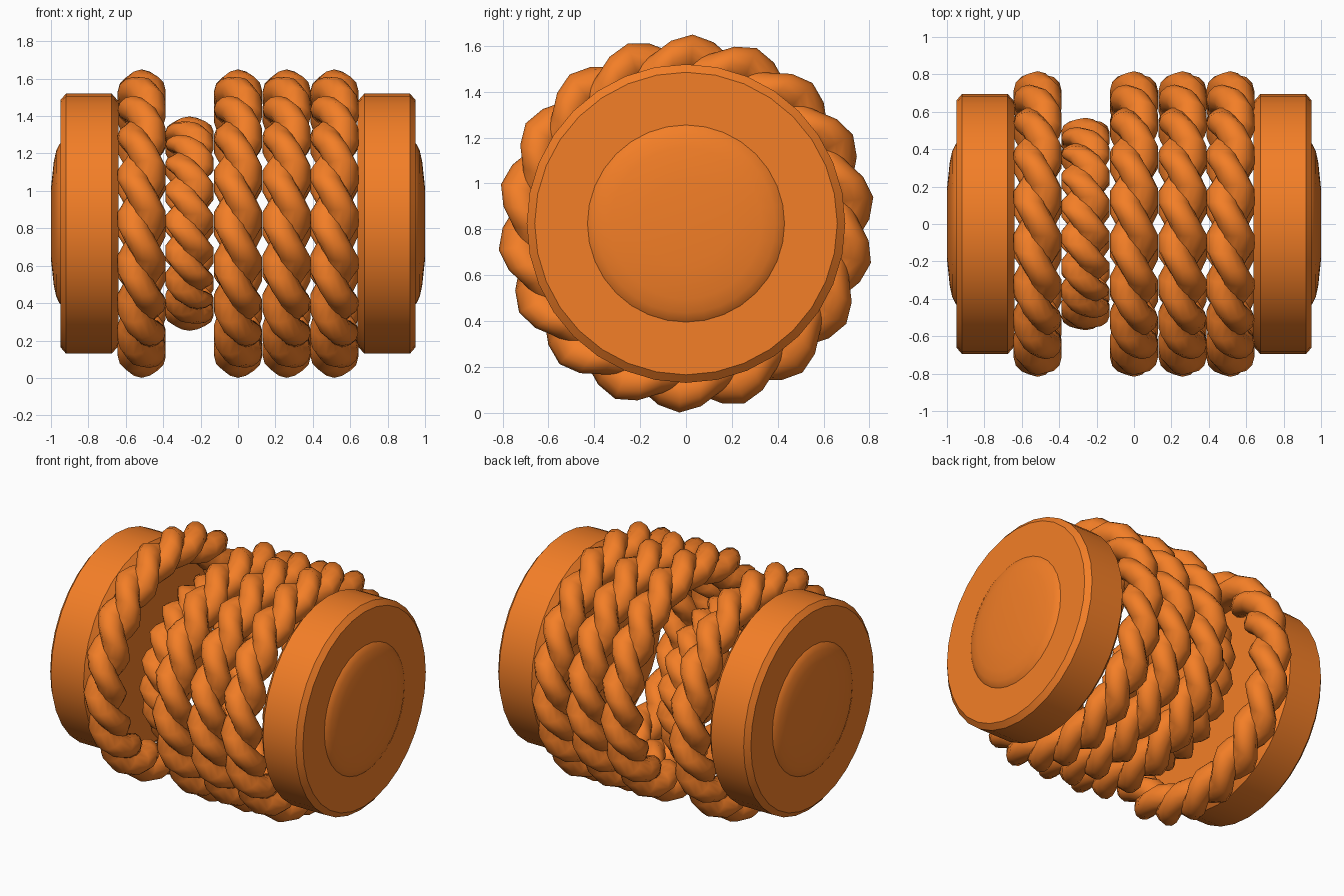
import bpy, bmesh
from math import sin, cos, pi, radians

if "Cube" in bpy.data.objects:
    bpy.data.objects.remove(bpy.data.objects["Cube"])

ZC = 0.825  # height of the spool axis
mat = bpy.data.materials.new("orange")
mat.diffuse_color = (0.9, 0.21, 0.02, 1)
mat.use_nodes = True
mat.node_tree.nodes["Principled BSDF"].inputs["Base Color"].default_value = mat.diffuse_color


def finish(bm, name, angle):
    bmesh.ops.remove_doubles(bm, verts=bm.verts, dist=1e-5)
    bmesh.ops.recalc_face_normals(bm, faces=bm.faces)
    me = bpy.data.meshes.new(name)
    bm.to_mesh(me)
    bm.free()
    me.materials.append(mat)
    ob = bpy.data.objects.new(name, me)
    bpy.context.collection.objects.link(ob)
    bpy.ops.object.select_all(action='DESELECT')
    bpy.context.view_layer.objects.active = ob
    ob.select_set(True)
    bpy.ops.object.shade_smooth_by_angle(angle=radians(angle))
    return ob


def lathe(name, profile, side, segs=32):
    """Revolve (x, radius) points about the x axis."""
    bm = bmesh.new()
    rings = [[bm.verts.new((side * x, r * cos(2 * pi * i / segs), ZC + r * sin(2 * pi * i / segs)))
              for i in range(segs)] for x, r in profile]
    for a, b in zip(rings, rings[1:]):
        for i in range(segs):
            j = (i + 1) % segs
            bm.faces.new((a[i], a[j], b[j], b[i]))
    bm.faces.new(rings[0])
    bm.faces.new(rings[-1])
    return finish(bm, name, 40)


def rope_ring(name, x0, scale, steps=54, sides=10):
    """Two strands twisted nine turns around a ring."""
    R, off, rad, turns, phase = 0.69, 0.05, 0.085, 9, radians(12)
    bm = bmesh.new()
    for strand in range(2):
        rings = []
        for i in range(steps):
            t = phase + 2 * pi * i / steps
            twist = -turns * (t - phase) + strand * pi
            ring = []
            for k in range(sides):
                a = twist + 2 * pi * k / sides
                r = scale * (R + off * cos(twist) + rad * cos(a))
                x = x0 + off * sin(twist) + rad * sin(a)
                ring.append(bm.verts.new((x, -r * cos(t), ZC + r * sin(t))))
            rings.append(ring)
        for i in range(steps):
            a, b = rings[i], rings[(i + 1) % steps]
            # section angle follows the twist, so faces spiral with the strand
            for k in range(sides):
                m = (k + 1) % sides
                bm.faces.new((a[k], a[m], b[m], b[k]))
    return finish(bm, name, 60)


def rope_ring_untwisted(name, x0, scale, steps=54, sides=12):
    """Two helical strands with cross-sections that do not spin."""
    R, off, rad, turns, phase = 0.69, 0.05, 0.085, 9, radians(12)
    bm = bmesh.new()
    for strand in range(2):
        grid = []
        for i in range(steps):
            t = phase + 2 * pi * i / steps
            w = -turns * (t - phase) + strand * pi
            grid.append([])
            for k in range(sides):
                a = 2 * pi * k / sides
                r = scale * (R + off * cos(w) + rad * cos(a))
                grid[-1].append(bm.verts.new((x0 + off * sin(w) + rad * sin(a),
                                              -r * cos(t), ZC + r * sin(t))))
        for i in range(steps):
            a, b = grid[i], grid[(i + 1) % steps]
            for k in range(sides):
                m = (k + 1) % sides
                bm.faces.new((a[k], a[m], b[m], b[k]))
    return finish(bm, name, 60)


# End flanges and their domed hubs
flange = [(0.64, 0.655), (0.675, 0.695), (0.92, 0.695), (0.95, 0.66)]
hub = [(0.945, 0.435), (0.955, 0.425), (0.972, 0.39), (0.985, 0.33), (1.0, 0.19)]
for label, s in (("left", -1), ("right", 1)):
    lathe(label + "_flange", flange, s)
    lathe(label + "_hub", hub, s)

# Rope coils, the second one is a tighter wrap
for n, (x, sc) in enumerate([(-0.515, 1), (-0.26, 0.695), (0, 1), (0.26, 1), (0.515, 1)]):
    rope_ring_untwisted("rope_coil_%d" % (n + 1), x, sc)
